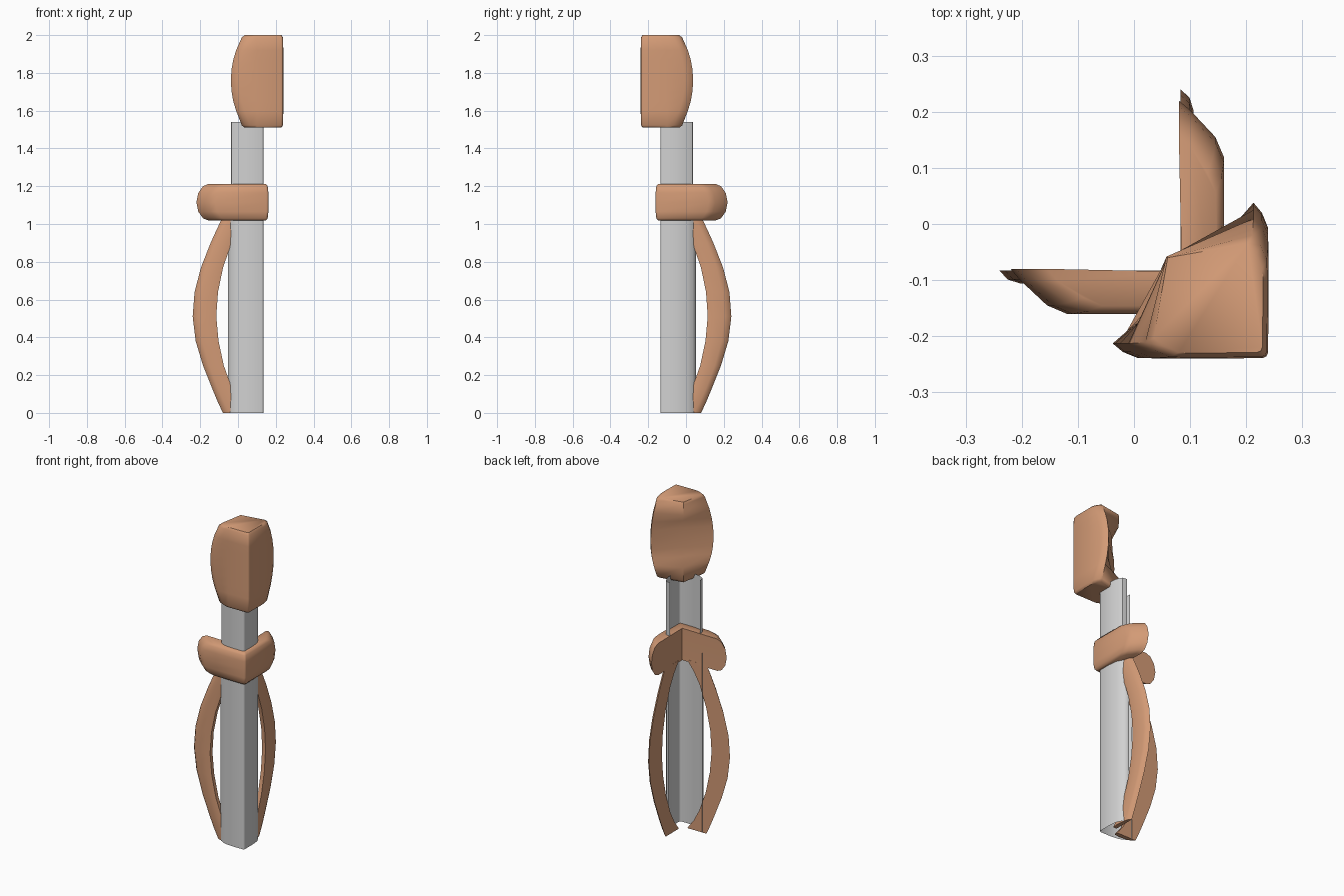
import bpy, bmesh, math

if "Cube" in bpy.data.objects:
    bpy.data.objects.remove(bpy.data.objects["Cube"])

def material(name, col):
    m = bpy.data.materials.new(name)
    m.diffuse_color = (*col, 1)
    m.use_nodes = True
    m.node_tree.nodes["Principled BSDF"].inputs["Base Color"].default_value = m.diffuse_color
    return m

copper = material("copper", (0.65, 0.325, 0.18))
steel = material("light_grey_metal", (0.64, 0.64, 0.64))

def flip(p):
    """Mirror across the diagonal plane x = -y."""
    return (-p[1], -p[0])

def corner_ring(half):
    """Closed L outline from a half outline (inner corner -> wing tip -> outer corner)."""
    return half + [flip(p) for p in reversed(half[1:-1])]

def loft(name, rings, mat, angle=50, closed=True):
    """Skin a stack of (z, outline) rings; closed lofts are capped, open ones stay a sheet."""
    bm = bmesh.new()
    vs = [[bm.verts.new((x, y, z)) for x, y in pts] for z, pts in rings]
    n = len(vs[0])
    for a, b in zip(vs, vs[1:]):
        for i in range(n if closed else n - 1):
            j = (i + 1) % n
            bm.faces.new((a[i], a[j], b[j], b[i]))
    if closed:
        bm.faces.new(vs[0][::-1])
        bm.faces.new(vs[-1])
        bmesh.ops.recalc_face_normals(bm, faces=bm.faces)
    me = bpy.data.meshes.new(name)
    bm.to_mesh(me)
    bm.free()
    me.materials.append(mat)
    ob = bpy.data.objects.new(name, me)
    bpy.context.collection.objects.link(ob)
    bpy.ops.object.select_all(action='DESELECT')
    ob.select_set(True)
    bpy.context.view_layer.objects.active = ob
    bpy.ops.object.shade_smooth_by_angle(angle=math.radians(angle))
    return ob

# Grey corner shaft: a thin folded sheet, open behind, slightly wider below the collar
def shaft(name, tip, z0, z1):
    half = [(tip, -0.081), (tip, -0.095), (-0.035, -0.112), (0.0, -0.13),
            (0.05, -0.135), (0.125, -0.135), (0.132, -0.132)]
    ring = half + [flip(p) for p in reversed(half[:-1])]
    loft(name, [(z0, ring), (z1, ring)], steel, closed=False)

shaft("lower_shaft", -0.053, 0.0, 1.10)
shaft("upper_shaft", -0.038, 1.10, 1.54)

# Collar band with rounded ends
def collar_ring(tip, d):
    return corner_ring([(0.085, -0.085), (tip, -0.080), (tip + 0.018, -0.101),
                        (tip + 0.065, -0.145 + d), (tip + 0.10, -0.16 + d),
                        (0.150 - d, -0.161 + d), (0.158 - d, -0.158 + d)])

loft("collar", [(z, collar_ring(t, d)) for z, t, d in [
    (1.018, -0.155, 0.014), (1.03, -0.185, 0.004), (1.065, -0.210, 0),
    (1.115, -0.220, 0), (1.165, -0.210, 0), (1.20, -0.185, 0.004), (1.213, -0.155, 0.014)]], copper)

# Bowed handles, ends running in behind the shaft: (z, outer x, inner x)
bow = [(0, -0.08, 0.050), (0.06, -0.108, 0.005), (0.13, -0.137, -0.032), (0.25, -0.185, -0.075),
       (0.38, -0.224, -0.103), (0.51, -0.240, -0.115), (0.64, -0.230, -0.106), (0.77, -0.196, -0.079),
       (0.90, -0.145, -0.034), (0.97, -0.113, 0.005), (1.03, -0.085, 0.050)]

def bow_ring(o, i):
    w = i - o
    return [(o, -0.083), (o + 0.12 * w, -0.099), (o + 0.3 * w, -0.106),
            (o + 0.75 * w, -0.110), (i, -0.106), (i, -0.083)]

loft("front_bow_handle", [(z, bow_ring(o, i)) for z, o, i in bow], copper)
loft("side_bow_handle", [(z, [flip(p) for p in bow_ring(o, i)]) for z, o, i in bow], copper)

# Head block: bulging wings, back scooped out at mid height
def head_ring(inner, tip, d):
    return corner_ring([(inner, -inner), (tip, -0.213 + d), (tip + 0.018, -0.228 + d),
                        (tip + 0.045, -0.239 + d), (0.10, -0.24 + d),
                        (0.229 - d, -0.239 + d), (0.236 - d, -0.236 + d)])

loft("head_block", [(z, head_ring(i, t, d)) for z, i, t, d in [
    (1.51, 0.060, 0.035, 0.010), (1.522, 0.058, 0.020, 0.002), (1.60, 0.060, -0.010, 0),
    (1.65, 0.087, -0.025, 0), (1.70, 0.096, -0.034, 0), (1.76, 0.100, -0.038, 0),
    (1.82, 0.096, -0.034, 0), (1.87, 0.087, -0.025, 0), (1.92, 0.060, -0.010, 0),
    (1.987, 0.058, 0.020, 0.002), (2.0, 0.060, 0.035, 0.010)]], copper)
